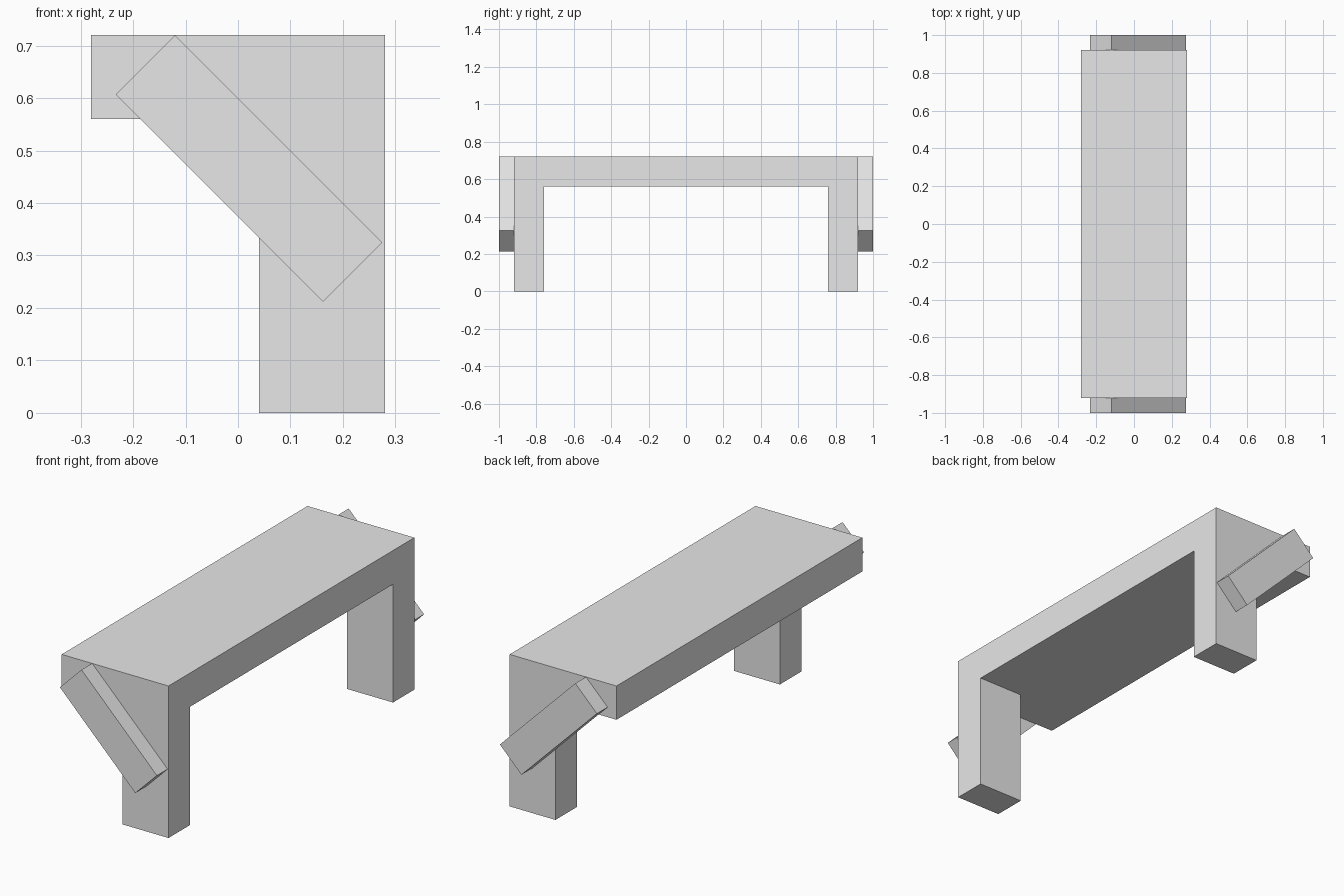
import bpy
import bmesh
from math import radians
from mathutils import Matrix, Vector

cube = bpy.data.objects.get("Cube")
if cube:
    bpy.data.objects.remove(cube, do_unlink=True)

GREY = (0.8, 0.8, 0.8, 1.0)
grey = bpy.data.materials.new("plain_grey")
grey.use_nodes = True
grey.diffuse_color = GREY
grey.node_tree.nodes["Principled BSDF"].inputs["Base Color"].default_value = GREY


def make_object(name, bm):
    bmesh.ops.recalc_face_normals(bm, faces=bm.faces)
    mesh = bpy.data.meshes.new(name)
    bm.to_mesh(mesh)
    bm.free()
    mesh.materials.append(grey)
    obj = bpy.data.objects.new(name, mesh)
    bpy.context.collection.objects.link(obj)
    return obj


def box(name, centre, size, turn=0):
    bm = bmesh.new()
    matrix = (Matrix.Translation(centre) @ Matrix.Rotation(radians(turn), 4, "Y")
              @ Matrix.Diagonal((*size, 1)))
    bmesh.ops.create_cube(bm, size=1, matrix=matrix)
    return make_object(name, bm)


WIDTH, HEIGHT, UNDERSIDE = 0.56, 0.72, 0.56
END, INNER, LEG_BACK = 0.92, 0.76, 0.04

# Bench body: arch profile extruded across the width
half = [(INNER, UNDERSIDE), (INNER, 0), (END, 0), (END, HEIGHT)]
profile = half + [(-y, z) for y, z in reversed(half)]
bm = bmesh.new()
face = bm.faces.new([bm.verts.new((-WIDTH / 2, y, z)) for y, z in profile])
extruded = bmesh.ops.extrude_face_region(bm, geom=[face], use_keep_orig=True)
moved = [v for v in extruded["geom"] if isinstance(v, bmesh.types.BMVert)]
bmesh.ops.translate(bm, verts=moved, vec=Vector((WIDTH, 0, 0)))
body = make_object("bench_body", bm)

# Cut away the left part of both legs below the seat slab
cutter = box("leg_cutter", (LEG_BACK - 0.5, 0, UNDERSIDE - 0.5), (1, 3, 1))
cutter.hide_render = True
cut = body.modifiers.new("leg_cut", "BOOLEAN")
cut.operation = "DIFFERENCE"
cut.solver = "EXACT"
cut.object = cutter
bpy.context.view_layer.objects.active = body
bpy.ops.object.modifier_apply(modifier=cut.name)
bpy.data.objects.remove(cutter, do_unlink=True)

# Diagonal braces on the two ends
for name, side in (("front_brace", -1), ("back_brace", 1)):
    box(name, (0.021, side * 0.96, 0.466), (0.559, 0.08, 0.16), 45)
